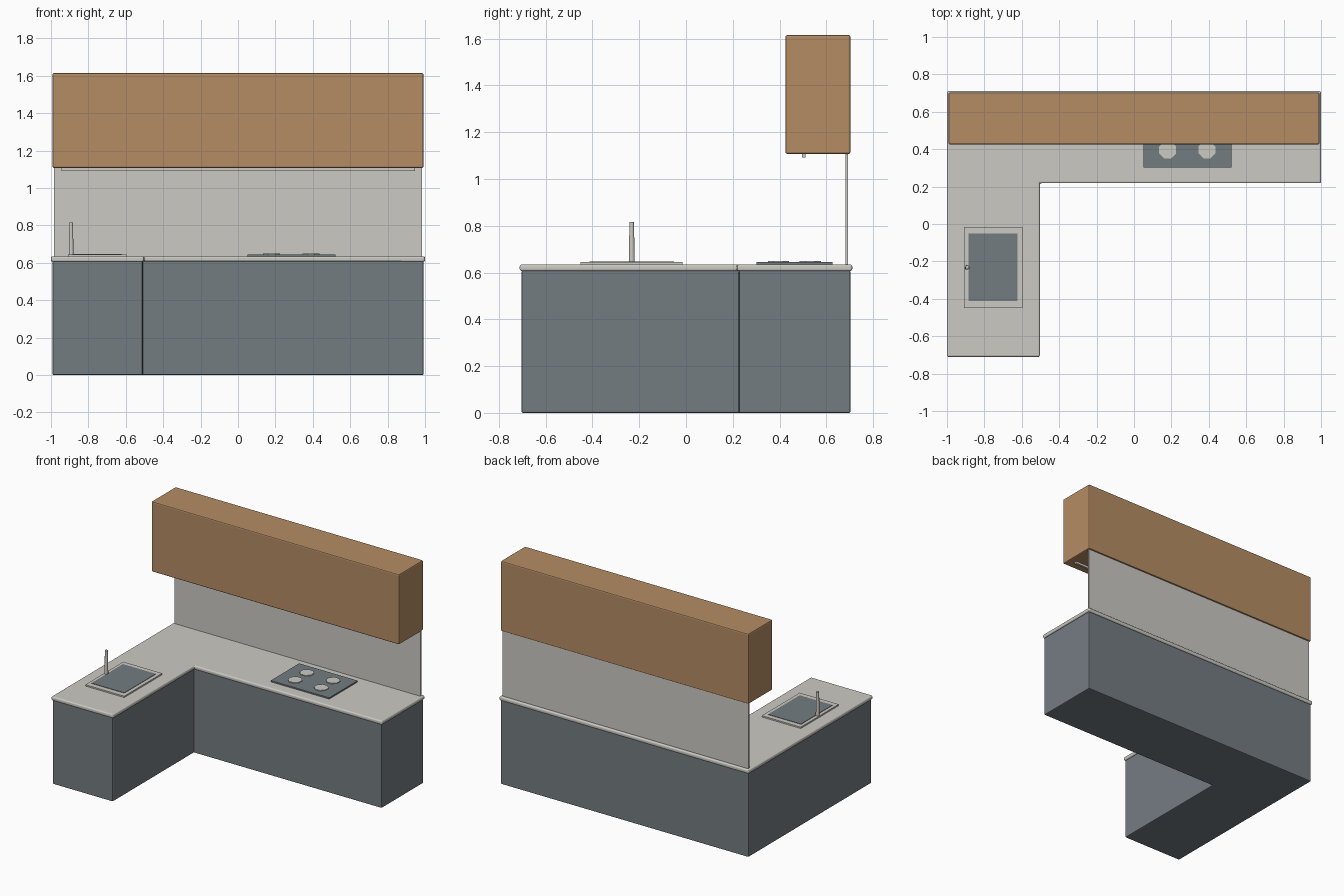
import bpy, bmesh, math

if "Cube" in bpy.data.objects:
    bpy.data.objects.remove(bpy.data.objects["Cube"])


def material(name, rgb):
    m = bpy.data.materials.new(name)
    m.diffuse_color = (*rgb, 1)
    m.use_nodes = True
    m.node_tree.nodes["Principled BSDF"].inputs["Base Color"].default_value = m.diffuse_color
    return m


SLATE = material("slate grey", (0.175, 0.202, 0.222))
STONE = material("pale stone", (0.60, 0.59, 0.55))
WOOD = material("warm wood", (0.46, 0.265, 0.127))


def finish(name, bm, mat, bevel=0, segments=1):
    bmesh.ops.recalc_face_normals(bm, faces=bm.faces[:])
    mesh = bpy.data.meshes.new(name)
    bm.to_mesh(mesh)
    bm.free()
    mesh.materials.append(mat)
    ob = bpy.data.objects.new(name, mesh)
    bpy.context.collection.objects.link(ob)
    if bevel:
        mod = ob.modifiers.new("bevel", 'BEVEL')
        mod.width, mod.segments = bevel, segments
    return ob


def prism(name, outline, z0, z1, mat, bevel=0, segments=1):
    """Extrude a flat outline from z0 up to z1."""
    bm = bmesh.new()
    face = bm.faces.new([bm.verts.new((x, y, z0)) for x, y in outline])
    top = bmesh.ops.extrude_face_region(bm, geom=[face], use_keep_orig=True)["geom"]
    for v in top:
        if isinstance(v, bmesh.types.BMVert):
            v.co.z = z1
    return finish(name, bm, mat, bevel, segments)


def box(name, x0, x1, y0, y1, z0, z1, mat, bevel=0, segments=1):
    return prism(name, [(x0, y0), (x1, y0), (x1, y1), (x0, y1)],
                 z0, z1, mat, bevel, segments)


def cone(name, x, y, z0, z1, r0, r1, sides, mat):
    def ring(r):
        return [(x + r * math.cos(math.tau * (i + 0.5) / sides),
                 y + r * math.sin(math.tau * (i + 0.5) / sides)) for i in range(sides)]
    ob = prism(name, ring(r0), z0, z1, mat)
    for v in ob.data.vertices:           # taper the upper ring
        if v.co.z > (z0 + z1) / 2:
            v.co.x = x + (v.co.x - x) * r1 / r0
            v.co.y = y + (v.co.y - y) * r1 / r0
    return ob


def l_shape(side, back, leg_x, run_y):
    return [(-side, -back), (leg_x, -back), (leg_x, run_y),
            (side, run_y), (side, back), (-side, back)]


# L-shaped base units and worktop
prism("base_cabinets", l_shape(0.992, 0.703, -0.511, 0.226), 0, 0.608, SLATE, 0.006, 2)
prism("worktop", l_shape(1.0, 0.711, -0.503, 0.218), 0.606, 0.635, STONE, 0.010, 3)

# Wall cabinet, backsplash and under-cabinet light
box("backsplash", -0.984, 0.984, 0.681, 0.693, 0.63, 1.115, STONE)
box("wall_cabinet", -0.992, 0.992, 0.425, 0.703, 1.107, 1.615, WOOD, 0.008, 2)
box("light_strip", -0.945, 0.945, 0.495, 0.511, 1.091, 1.11, STONE)

# Cooktop with four burners
box("cooktop", 0.052, 0.52, 0.301, 0.626, 0.633, 0.645, SLATE)
for i, x in enumerate((0.18, 0.39)):
    for j, y in enumerate((0.396, 0.531)):
        cone(f"burner_{i}{j}", x, y, 0.644, 0.65, 0.049, 0.049, 8, STONE)

# Sink rim, basin and tap
box("sink_rim", -0.908, -0.596, -0.45, -0.016, 0.633, 0.645, STONE)
box("sink_basin", -0.885, -0.622, -0.412, -0.052, 0.643, 0.648, SLATE)
tap = cone("tap", -0.892, -0.232, 0.644, 0.815, 0.013, 0.010, 12, STONE)
bpy.context.view_layer.objects.active = tap
tap.select_set(True)
bpy.ops.object.shade_smooth_by_angle(angle=math.radians(40))
